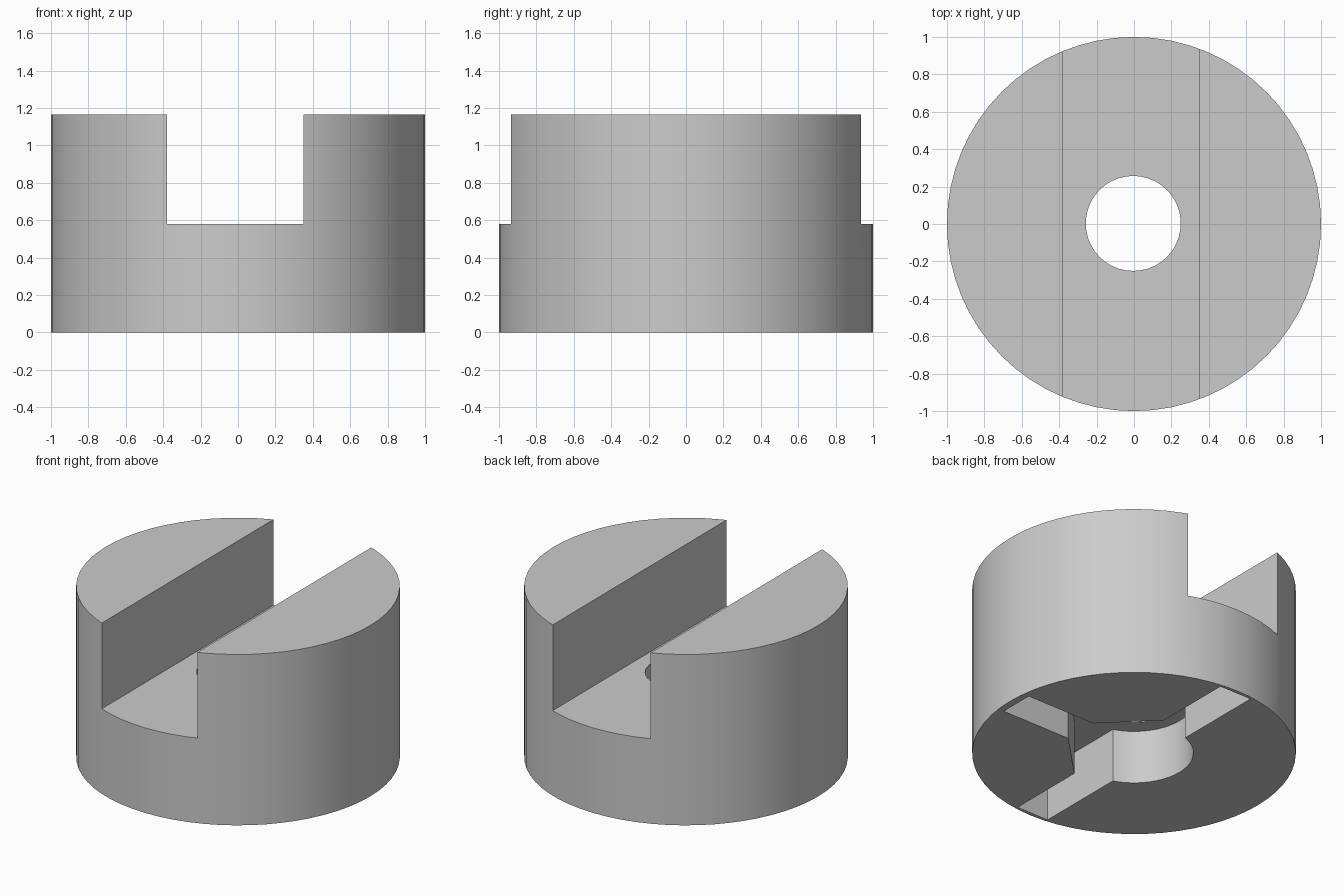
import bpy, bmesh, math

old = bpy.data.objects.get("Cube")
if old:
    bpy.data.objects.remove(old, do_unlink=True)

HEIGHT, SLOT_FLOOR, POCKET_DEPTH = 1.165, 0.58, 0.367
HALF = 0.12        # half width of the underside grooves
BORE = 0.367       # radius of the rounded side of the pocket

grey = bpy.data.materials.new("plain grey")
grey.use_nodes = True
colour = (0.6, 0.6, 0.6, 1)
grey.diffuse_color = colour
grey.node_tree.nodes["Principled BSDF"].inputs["Base Color"].default_value = colour


def circle(radius, sides, cx=0, cy=0):
    return [(cx + radius * math.cos(math.tau * i / sides),
             cy + radius * math.sin(math.tau * i / sides)) for i in range(sides)]


def prism(name, outline, bottom, top):
    """Extrude a flat outline between two heights."""
    bm = bmesh.new()
    base = bm.faces.new([bm.verts.new((x, y, bottom)) for x, y in outline])
    side = bmesh.ops.extrude_face_region(bm, geom=[base])
    verts = [v for v in side["geom"] if isinstance(v, bmesh.types.BMVert)]
    bmesh.ops.translate(bm, verts=verts, vec=(0, 0, top - bottom))
    bmesh.ops.recalc_face_normals(bm, faces=bm.faces)
    mesh = bpy.data.meshes.new(name)
    bm.to_mesh(mesh)
    bm.free()
    mesh.materials.append(grey)
    obj = bpy.data.objects.new(name, mesh)
    bpy.context.collection.objects.link(obj)
    return obj


# Round body
body = prism("slotted_round_body", circle(1, 64), 0, HEIGHT)

# Wide slot across the top, running front to back
slot = prism("top_slot_cutter",
             [(-0.38, -1.2), (0.35, -1.2), (0.35, 1.2), (-0.38, 1.2)], SLOT_FLOOR, 1.5)

# Underside pocket: three grooves, chamfered corners on +x, rounded on -x
start = math.acos(-HALF / BORE)
sweep = 2 * (math.pi - start)
arc = [(BORE * math.cos(start + sweep * i / 20),
        BORE * math.sin(start + sweep * i / 20)) for i in range(21)]
upper = [(0.95, HALF), (0.43, HALF), (HALF, 0.43), (HALF, 0.975), (-HALF, 0.975)]
lower = [(x, -y) for x, y in reversed(upper)]
pocket = prism("underside_pocket_cutter", upper + arc + lower, -0.2, POCKET_DEPTH)

# Central through hole
hole = prism("through_hole_cutter", circle(0.254, 40, -0.004, 0.003), 0.2, 0.9)

# Cut the body and keep the result as plain mesh
cutters = [slot, pocket, hole]
for cutter in cutters:
    cutter.hide_render = True
    mod = body.modifiers.new(cutter.name, "BOOLEAN")
    mod.operation = "DIFFERENCE"
    mod.solver = "EXACT"
    mod.object = cutter
depsgraph = bpy.context.evaluated_depsgraph_get()
result = bpy.data.meshes.new_from_object(body.evaluated_get(depsgraph))
body.modifiers.clear()
body.data = result
for cutter in cutters:
    bpy.data.objects.remove(cutter, do_unlink=True)

# Smooth round walls, sharp rims
for obj in bpy.context.selected_objects:
    obj.select_set(False)
body.select_set(True)
bpy.context.view_layer.objects.active = body
bpy.ops.object.shade_smooth_by_angle(angle=math.radians(30))
